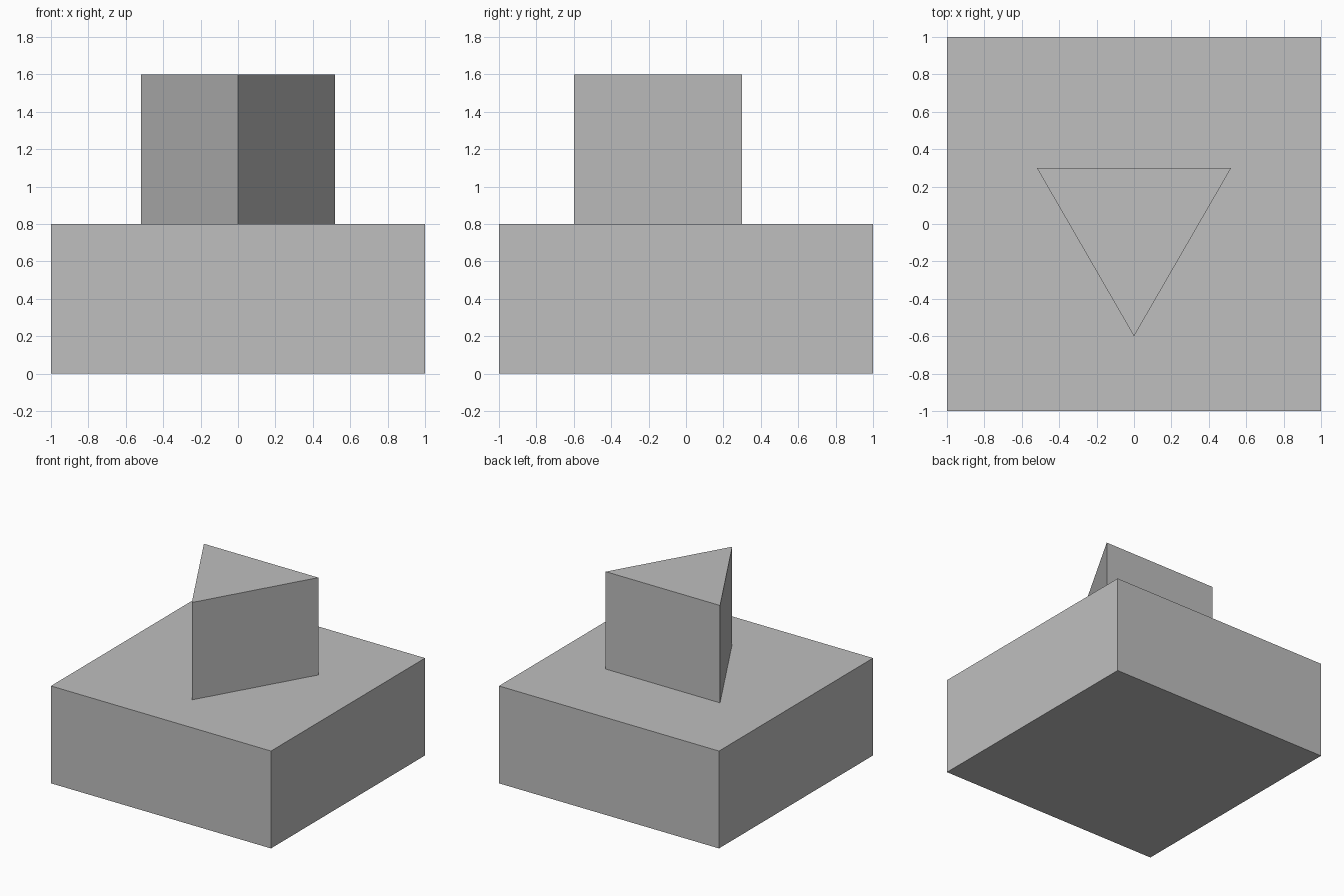
import bpy
import math

if "Cube" in bpy.data.objects:
    bpy.data.objects.remove(bpy.data.objects["Cube"], do_unlink=True)

# One plain grey for everything
grey = bpy.data.materials.new("plain grey")
grey.use_nodes = True
colour = (0.52, 0.52, 0.52, 1.0)
grey.diffuse_color = colour
bsdf = next(n for n in grey.node_tree.nodes if n.type == 'BSDF_PRINCIPLED')
bsdf.inputs["Base Color"].default_value = colour


def finish(name):
    """Name the active part, apply its transform and colour it."""
    part = bpy.context.object
    part.name = name
    bpy.ops.object.transform_apply(location=True, rotation=True, scale=True)
    part.data.materials.clear()
    part.data.materials.append(grey)
    return part


# Wide square block on the ground
BASE_HEIGHT = 0.8
bpy.ops.mesh.primitive_cube_add(size=2, location=(0, 0, BASE_HEIGHT / 2))
bpy.context.object.scale.z = BASE_HEIGHT / 2
finish("base_block")

# Triangular prism on top, one edge pointing to the front
PRISM_HEIGHT = 0.8
bpy.ops.mesh.primitive_cylinder_add(
    vertices=3, radius=0.6, depth=PRISM_HEIGHT,
    location=(0, 0, BASE_HEIGHT + PRISM_HEIGHT / 2))
prism = bpy.context.object
# Turn it so that the corner on the centre line faces -y
corner = min(prism.data.vertices, key=lambda v: abs(v.co.x))
if corner.co.y > 0:
    prism.rotation_euler.z = math.pi
finish("triangular_prism")
